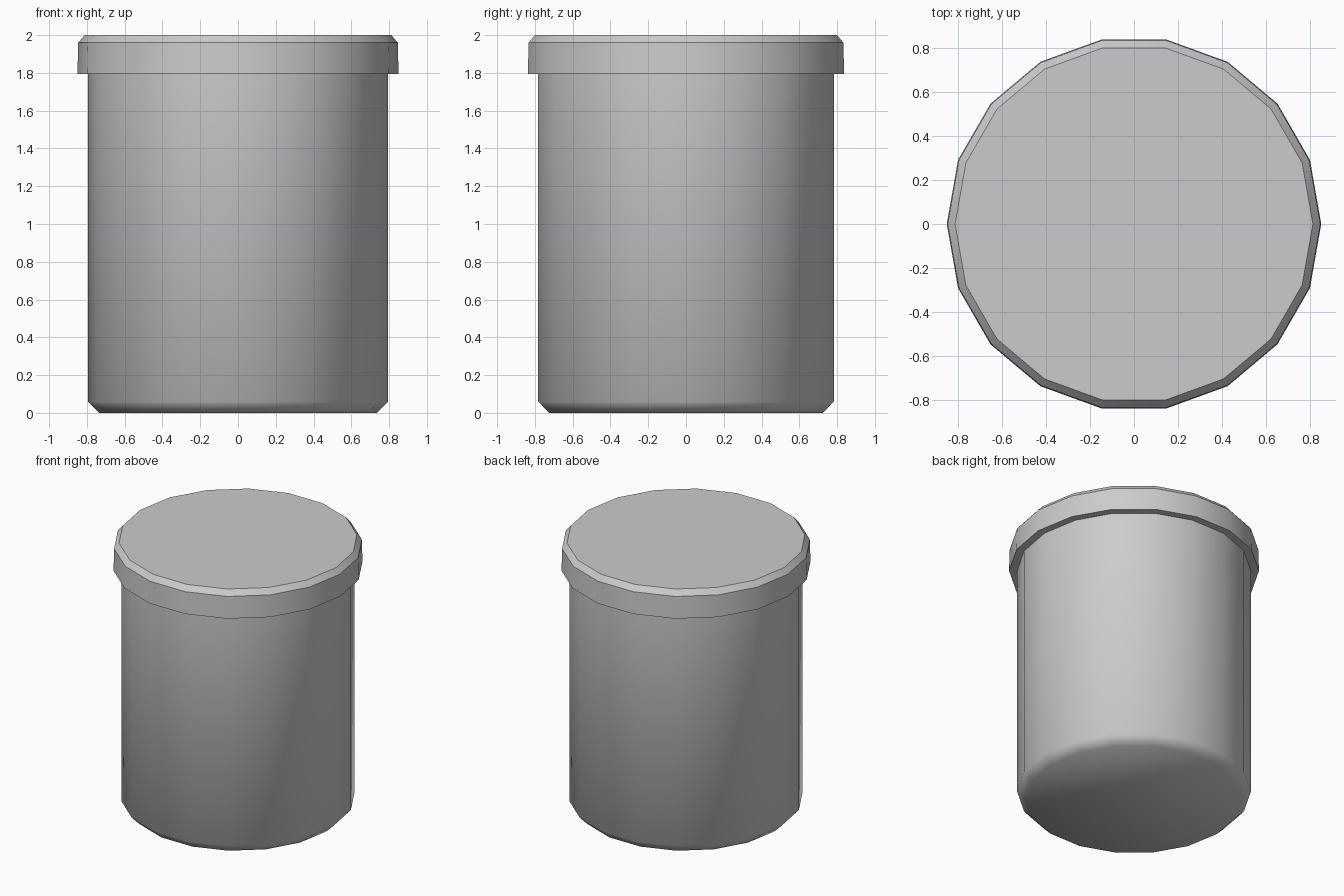
import bpy, bmesh, math

if "Cube" in bpy.data.objects:
    bpy.data.objects.remove(bpy.data.objects["Cube"])

SIDES = 18


def lathe(name, profile, smooth_angle):
    """Closed turned solid from (radius, z) points listed bottom to top."""
    bm = bmesh.new()
    rings = []
    for r, z in profile:
        rings.append([bm.verts.new((r * math.cos(2 * math.pi * i / SIDES),
                                    r * math.sin(2 * math.pi * i / SIDES), z))
                      for i in range(SIDES)])
    for low, high in zip(rings, rings[1:]):
        for i in range(SIDES):
            j = (i + 1) % SIDES
            bm.faces.new((low[i], low[j], high[j], high[i]))
    bm.faces.new(rings[0][::-1])
    bm.faces.new(rings[-1])
    mesh = bpy.data.meshes.new(name)
    bm.to_mesh(mesh)
    bm.free()
    obj = bpy.data.objects.new(name, mesh)
    bpy.context.collection.objects.link(obj)
    bpy.ops.object.select_all(action='DESELECT')
    obj.select_set(True)
    bpy.context.view_layer.objects.active = obj
    bpy.ops.object.shade_smooth_by_angle(angle=math.radians(smooth_angle))
    return obj


# Jar body with a soft bevelled foot, tucked just inside the lid
lathe("jar_body", [(0.735, 0.0), (0.795, 0.06), (0.795, 1.81)], 60)

# Overhanging lid with a crisp chamfered rim
lathe("jar_lid", [(0.85, 1.795), (0.846, 1.96), (0.812, 2.0)], 30)
